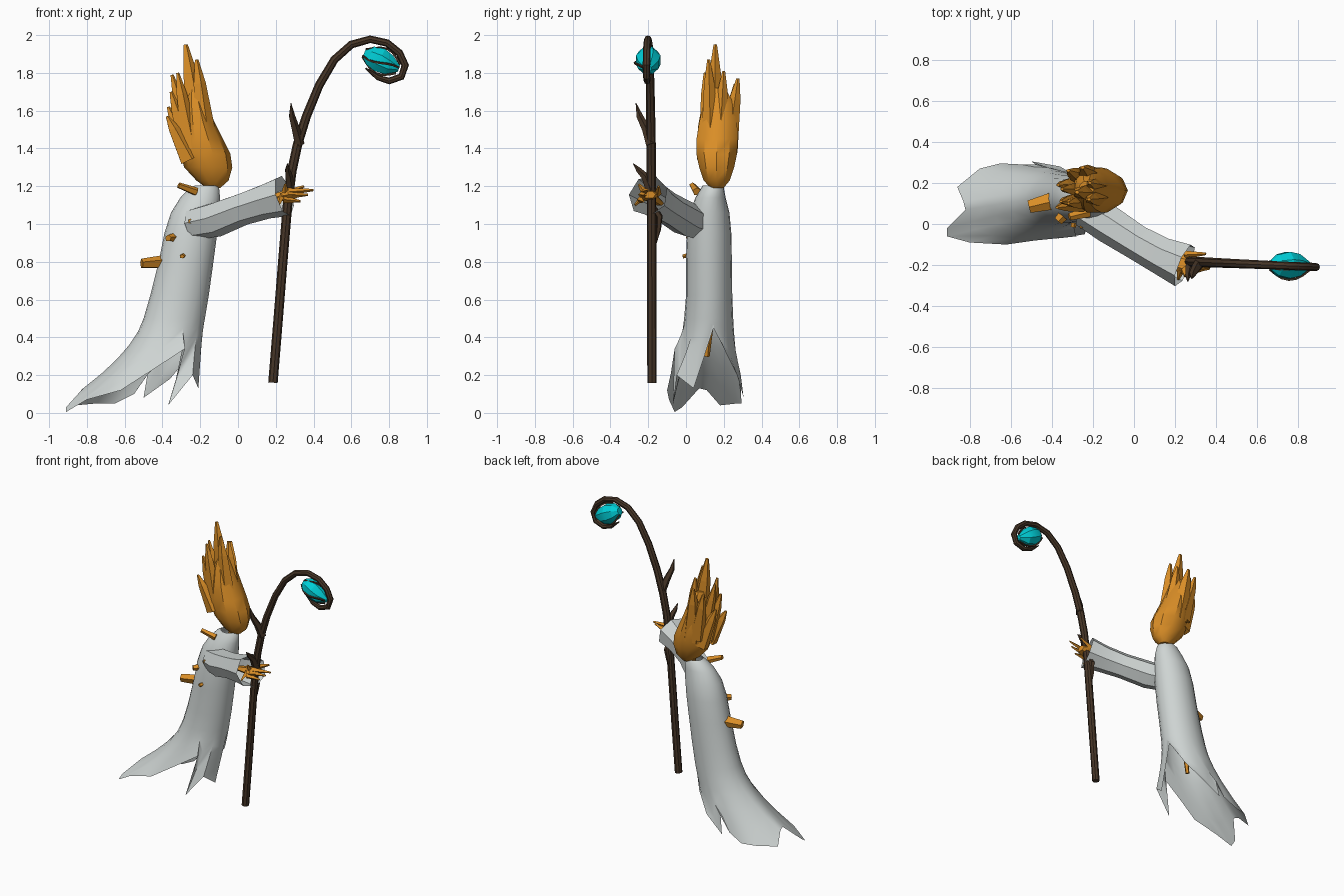
import bpy, bmesh, math
from mathutils import Vector as V


def material(name, rgb):
    m = bpy.data.materials.new(name)
    m.diffuse_color = (*rgb, 1)
    return m


CLOTH = material("pale_cloth", (0.62, 0.66, 0.65))
ORANGE = material("orange_wood", (0.70, 0.27, 0.02))
BARK = material("dark_bark", (0.062, 0.036, 0.02))
GEM = material("cyan_gem", (0.0, 0.62, 0.68))


def loft(bm, rings, cap=True):
    """Skin a stack of equal rings, optionally closing both ends."""
    rows = [[bm.verts.new(p) for p in r] for r in rings]
    n = len(rows[0])
    for a, b in zip(rows, rows[1:]):
        for j in range(n):
            k = (j + 1) % n
            bm.faces.new((a[j], a[k], b[k], b[j]))
    if cap:
        bm.faces.new(rows[0][::-1])
        bm.faces.new(rows[-1])


def tube(bm, path, radii, sides=6, flat=1.0, ref=(0, 1, 0), cap=True, turn=0.0):
    """Skin a tapering tube along a path; flat squashes it along ref."""
    pts = [V(p) for p in path]
    rings = []
    for i, p in enumerate(pts):
        t = (pts[min(i + 1, len(pts) - 1)] - pts[max(i - 1, 0)]).normalized()
        u = V(ref).cross(t).normalized()
        v = t.cross(u)
        ring = []
        for j in range(sides):
            a = 2 * math.pi * j / sides + turn
            ring.append(p + radii[i] * (u * math.cos(a) + v * math.sin(a) * flat))
        rings.append(ring)
    loft(bm, rings, cap)


def ellipse(z, x0, x1, y0, y1, n):
    cx, cy, rx, ry = (x0 + x1) / 2, (y0 + y1) / 2, (x1 - x0) / 2, (y1 - y0) / 2
    return [V((cx + rx * math.cos(2 * math.pi * j / n),
               cy + ry * math.sin(2 * math.pi * j / n), z)) for j in range(n)]


def finish(bm, name, mat, angle=None):
    me = bpy.data.meshes.new(name)
    bm.to_mesh(me)
    bm.free()
    ob = bpy.data.objects.new(name, me)
    bpy.context.collection.objects.link(ob)
    me.materials.append(mat)
    if angle:
        bpy.ops.object.select_all(action='DESELECT')
        ob.select_set(True)
        bpy.context.view_layer.objects.active = ob
        bpy.ops.object.shade_smooth_by_angle(angle=math.radians(angle))
    return ob


# Robe: elliptical torso rings, then each column sweeps to its own hem point
HEM = [(-.19, .15, .46), (-.26, .22, .30), (-.36, .28, .18), (-.50, .305, .08),
       (-.48, .29, .20), (-.55, .29, .10), (-.65, .295, .05), (-.75, .27, .05),
       (-.86, .18, .04), (-.83, .11, .12), (-.82, .07, .13), (-.91, -.02, .03),
       (-.91, -.06, .005), (-.80, -.09, .07), (-.62, -.10, .12), (-.48, -.08, .21),
       (-.28, -.06, .34), (-.37, -.07, .04), (-.24, -.05, .20), (-.21, .04, .13)]
N = len(HEM)
torso = [ellipse(*r, N) for r in (
    (.50, -.50, -.175, -.01, .25), (.62, -.465, -.155, 0, .245),
    (.80, -.42, -.13, 0, .243), (.95, -.39, -.11, .005, .24),
    (1.06, -.355, -.10, .02, .23), (1.14, -.305, -.095, .05, .21),
    (1.19, -.255, -.10, .08, .20), (1.205, -.225, -.115, .09, .19))]
skirt = []
for s in (1.0, .8, .6, .4, .2):
    row = []
    for j, h in enumerate(HEM):
        p, h = torso[0][j], V(h)
        d = (p - torso[1][j]).normalized() * (h - p).length * .35
        row.append(p * (1 - s) ** 2 + (p + d) * 2 * s * (1 - s) + h * s * s)
    skirt.append(row)
bm = bmesh.new()
loft(bm, skirt + torso, cap=False)
finish(bm, "robe", CLOTH, 50)

# Sleeve, wide and open at the cuff
bm = bmesh.new()
tube(bm, [(-.24, .07, 1.00), (-.12, .0, 1.025), (.02, -.09, 1.08), (.14, -.155, 1.12), (.245, -.20, 1.15)],
     [.085, .095, .088, .095, .112], 7, 1, (0, 0, 1), False, .4)
finish(bm, "sleeve", CLOTH, 50)

# Head: long egg with a narrow chin
bm = bmesh.new()
loft(bm, [ellipse(*r, 10) for r in (
    (1.19, -.165, -.095, .13, .20), (1.23, -.22, -.05, .09, .235),
    (1.30, -.285, -.03, .065, .26), (1.37, -.305, -.04, .05, .275),
    (1.45, -.305, -.08, .05, .28), (1.54, -.30, -.125, .065, .275),
    (1.64, -.29, -.165, .09, .255), (1.72, -.27, -.195, .12, .21))])
finish(bm, "head", ORANGE, 35)

# Crown of splintered spikes: base, tip, base radius
bm = bmesh.new()
for p, q, r in (
        ((-.20, .15, 1.40), (-.278, .155, 1.95), .075),
        ((-.17, .13, 1.42), (-.22, .12, 1.87), .065),
        ((-.17, .18, 1.45), (-.215, .20, 1.81), .06),
        ((-.20, .22, 1.38), (-.25, .275, 1.77), .07),
        ((-.24, .22, 1.40), (-.32, .26, 1.74), .06),
        ((-.25, .11, 1.40), (-.32, .10, 1.80), .055),
        ((-.25, .17, 1.38), (-.35, .17, 1.79), .055),
        ((-.26, .12, 1.36), (-.355, .11, 1.70), .055),
        ((-.26, .10, 1.34), (-.375, .08, 1.57), .055),
        ((-.26, .20, 1.34), (-.37, .19, 1.62), .055)):
    p, q = V(p), V(q)
    tube(bm, [p, p.lerp(q, .72), q], [r, r * .55, r * .16], 5, .8)
finish(bm, "head_spikes", ORANGE)

# Neck and branch stubs poking through the robe
bm = bmesh.new()
tube(bm, [(-.165, .145, 1.10), (-.14, .155, 1.23)], [.035, .03], 6)
for p, q, r in (((-.22, .06, 1.17), (-.315, .035, 1.205), .028),
                ((-.25, .06, 1.00), (-.248, -.02, 1.015), .026),
                ((-.32, .07, .93), (-.37, .015, .925), .034),
                ((-.28, .05, .84), (-.297, -.015, .828), .02),
                ((-.37, .12, .80), (-.51, .085, .79), .048),
                ((-.33, .13, .52), (-.38, .11, .30), .025)):
    tube(bm, [p, q], [r, r * .68], 5, .8, (0, .3, 1))
finish(bm, "body_stubs", ORANGE)

# Hand with pointed fingers around the staff
bm = bmesh.new()
tube(bm, [(.10, -.14, 1.11), (.20, -.185, 1.14), (.27, -.20, 1.155), (.31, -.195, 1.155)],
     [.025, .04, .055, .035], 6, .6, (0, 0, 1))
for p, q in (((.26, -.22, 1.17), (.40, -.20, 1.18)), ((.25, -.23, 1.15), (.37, -.215, 1.155)),
             ((.24, -.24, 1.13), (.33, -.225, 1.12)), ((.25, -.15, 1.16), (.35, -.145, 1.20)),
             ((.23, -.22, 1.15), (.215, -.27, 1.10)), ((.25, -.22, 1.17), (.25, -.25, 1.21))):
    tube(bm, [p, q], [.02, .006], 4, 1, (0, 0, 1))
finish(bm, "hand", ORANGE)

# Staff with curled crook
STAFF = [(.185, .16), (.213, .5), (.237, .8), (.262, 1.1), (.285, 1.28), (.315, 1.42), (.362, 1.57),
         (.43, 1.735), (.51, 1.87), (.60, 1.95), (.70, 1.978), (.79, 1.958), (.855, 1.905),
         (.885, 1.84), (.865, 1.78), (.80, 1.757), (.74, 1.775), (.675, 1.825)]
RAD = [.025, .025, .025, .025, .025, .025, .024, .023, .022, .021, .02, .02, .02, .02, .019, .018, .014, .004]
bm = bmesh.new()
tube(bm, [(x, -.18 - .03 * max(0, x - .2) / .7, z) for x, z in STAFF], RAD, 8)
finish(bm, "staff", BARK, 40)

# Thorny twigs on the staff
bm = bmesh.new()
tube(bm, [(.325, -.185, 1.42), (.305, -.21, 1.50), (.285, -.245, 1.57), (.28, -.265, 1.64)], [.028, .024, .018, .002], 5)
tube(bm, [(.275, -.185, 1.17), (.27, -.215, 1.25), (.262, -.25, 1.285), (.262, -.28, 1.32)], [.026, .022, .015, .002], 5)
tube(bm, [(.255, -.18, 1.10), (.252, -.14, 1.04), (.245, -.145, .97), (.24, -.16, .89)], [.014, .018, .013, .002], 5)
finish(bm, "staff_twigs", BARK, 40)

# Faceted gem held in the crook
bm = bmesh.new()
tube(bm, [(.668, -.20, 1.905), (.70, -.20, 1.892), (.75, -.20, 1.868), (.80, -.20, 1.842), (.852, -.20, 1.822)],
     [.025, .056, .070, .058, .018], 8, 1, turn=.39)
finish(bm, "gem", GEM, 25)

# Vines wrapped along the gem on its front, back and underside
bm = bmesh.new()
for ang in (-.6, 2.5, 4.1):
    path = []
    for i in range(7):
        s = i / 6
        r = .026 + .046 * math.sin(math.pi * s)
        a = ang + s * .9
        path.append((.668 + .18 * s + .45 * r * math.cos(a), -.20 + r * math.sin(a),
                     1.905 - .084 * s + .9 * r * math.cos(a)))
    tube(bm, path, [.007] * 7, 4, 1, (0, .6, 1))
finish(bm, "gem_vines", BARK)
